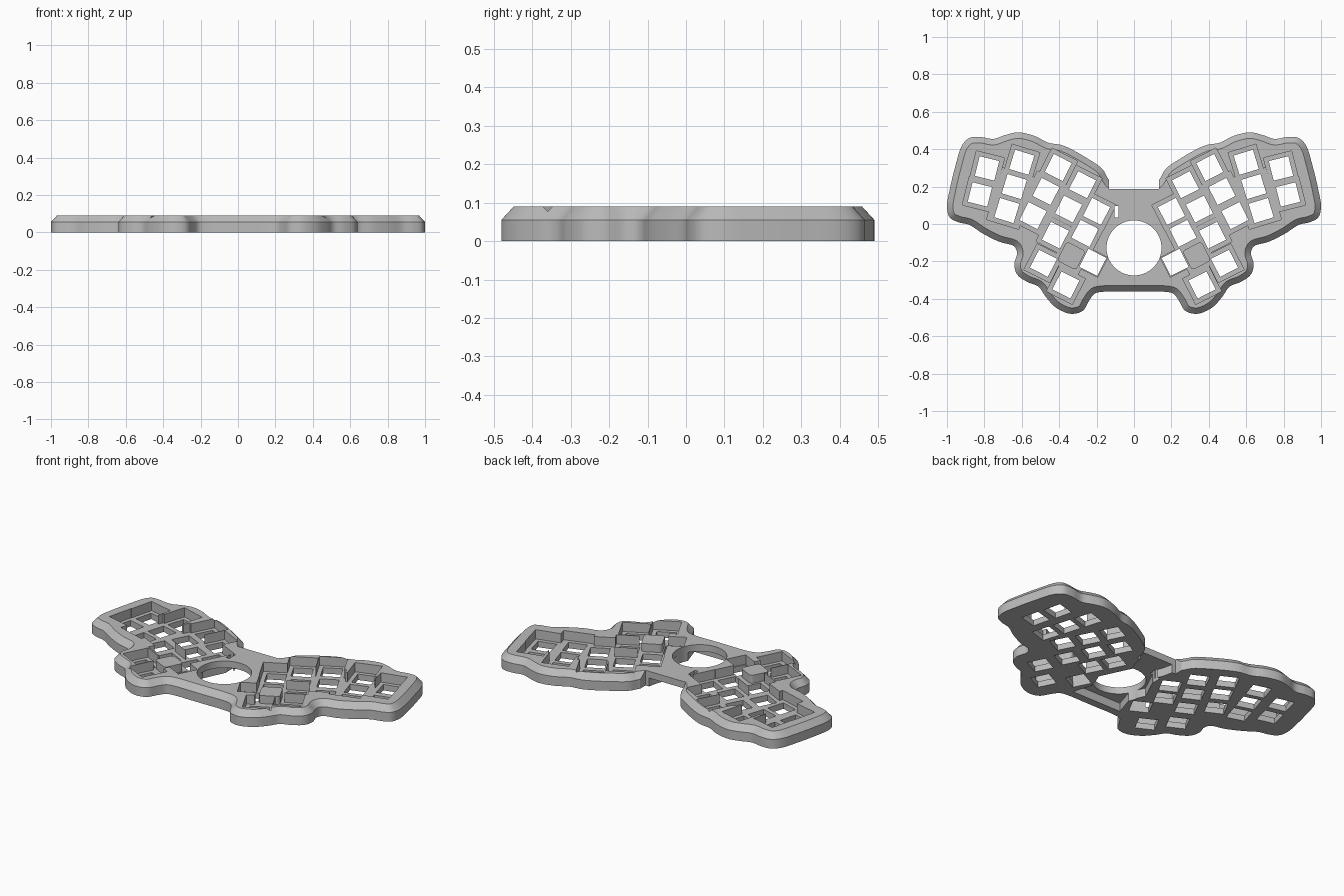
import bpy, bmesh, math
from mathutils import Matrix, Vector

cube = bpy.data.objects.get("Cube")
if cube:
    bpy.data.objects.remove(cube)

HEIGHT, SHOULDER, FLOOR = 0.09, 0.055, 0.035

grey = bpy.data.materials.new("grey plastic")
grey.use_nodes = True
grey.diffuse_color = (0.5, 0.5, 0.5, 1)
grey.node_tree.nodes["Principled BSDF"].inputs["Base Color"].default_value = (0.5, 0.5, 0.5, 1)


def make_object(name, bm):
    bmesh.ops.recalc_face_normals(bm, faces=bm.faces)
    mesh = bpy.data.meshes.new(name)
    bm.to_mesh(mesh)
    bm.free()
    mesh.materials.append(grey)
    obj = bpy.data.objects.new(name, mesh)
    bpy.context.collection.objects.link(obj)
    return obj


def add_box(bm, x, y, z0, z1, sx, sy, angle=0):
    m = (Matrix.Translation((x, y, (z0 + z1) / 2)) @ Matrix.Rotation(math.radians(angle), 4, 'Z')
         @ Matrix.Diagonal((sx, sy, z1 - z0, 1)))
    return bmesh.ops.create_cube(bm, size=1, matrix=m)["verts"]


def add_prism(bm, points, z0, z1):
    face = bm.faces.new([bm.verts.new((x, y, z0)) for x, y in points])
    top = bmesh.ops.extrude_face_region(bm, geom=[face])["geom"]
    bmesh.ops.translate(bm, vec=(0, 0, z1 - z0), verts=[v for v in top if isinstance(v, bmesh.types.BMVert)])
    return next(f for f in top if isinstance(f, bmesh.types.BMFace))


def mirrored(half):
    return half + [(-x, y) for x, y in reversed(half)]


def smooth_loop(points, steps=5):
    # Centripetal Catmull-Rom through a closed loop
    out, n = [], len(points)
    for i in range(n):
        p = [Vector(points[(i + k - 1) % n]) for k in range(4)]
        t = [0]
        for a, b in zip(p, p[1:]):
            t.append(t[-1] + math.sqrt((b - a).length))

        def mix(a, b, ta, tb, s):
            return a + (b - a) * ((s - ta) / (tb - ta))
        for k in range(steps):
            s = t[1] + (t[2] - t[1]) * k / steps
            a = [mix(p[j], p[j + 1], t[j], t[j + 1], s) for j in range(3)]
            b = [mix(a[j], a[j + 1], t[j], t[j + 2], s) for j in range(2)]
            out.append(tuple(mix(b[0], b[1], t[1], t[2], s)))
    return out


def cut(target, bm, self_overlap=False):
    cutter = make_object("cutter", bm)
    mod = target.modifiers.new("cut", 'BOOLEAN')
    mod.operation, mod.solver, mod.object = 'DIFFERENCE', 'EXACT', cutter
    mod.use_self = self_overlap
    bpy.context.view_layer.objects.active = target
    bpy.ops.object.modifier_apply(modifier=mod.name)
    bpy.data.objects.remove(cutter)


# Case body: lobed outline with a chamfered top edge
outline = [(0.05, 0.222), (0.12, 0.222), (0.14, 0.245), (0.17, 0.295), (0.24, 0.345), (0.38, 0.42),
           (0.46, 0.435), (0.53, 0.47), (0.62, 0.49), (0.69, 0.475), (0.75, 0.455), (0.82, 0.465),
           (0.88, 0.46), (0.92, 0.42), (0.955, 0.31), (0.985, 0.185), (1.0, 0.09), (0.985, 0.035),
           (0.94, 0.01), (0.88, -0.005), (0.81, -0.05), (0.72, -0.095), (0.64, -0.12), (0.625, -0.155),
           (0.64, -0.215), (0.625, -0.27), (0.57, -0.31), (0.51, -0.335), (0.475, -0.385), (0.42, -0.445),
           (0.34, -0.48), (0.275, -0.465), (0.24, -0.41), (0.21, -0.372), (0.16, -0.362), (0.05, -0.362)]
bm = bmesh.new()
top = add_prism(bm, smooth_loop(mirrored(outline)), 0, SHOULDER)
bmesh.ops.recalc_face_normals(bm, faces=bm.faces)
bmesh.ops.inset_region(bm, faces=[top], thickness=0.032, use_even_offset=True)
bmesh.ops.translate(bm, vec=(0, 0, HEIGHT - SHOULDER), verts=top.verts)
body = make_object("case_body", bm)

# Key columns on the left half: angle, recess width below the first key, centres
columns = [
    (14, 0.155, [(0.786, 0.297), (0.824, 0.158)]),
    (17, 0.18, [(0.60, 0.33), (0.64, 0.20), (0.68, 0.072)]),
    (27, 0.18, [(0.405, 0.302), (0.47, 0.174), (0.54, 0.045)]),
    (27, 0.155, [(0.275, 0.21), (0.35, 0.08), (0.42, -0.06)]),
    (27, 0.155, [(0.20, 0.067), (0.262, -0.05), (0.335, -0.17)]),
    (27, 0.155, [(0.364, -0.326), (0.484, -0.21)]),
    (27, 0.118, [(0.22, -0.205)]),
]
pad = (0.335, -0.17)

recesses, holes = bmesh.new(), bmesh.new()
for side in (1, -1):
    for angle, wide, centres in columns:
        for row, (x, y) in enumerate(centres):
            width = wide if row or wide < 0.155 else 0.155
            add_box(recesses, side * x, y, FLOOR, 0.2, width, min(wide, 0.155), side * angle)
            if (x, y) != pad:
                add_box(holes, side * x, y, -0.1, 0.2, 0.108, 0.108, side * angle)
cut(body, recesses, True)
cut(body, holes)

# Hollow under the bridge, open at the back
hollow = bmesh.new()
add_prism(hollow, mirrored([(0.135, 0.3), (0.10, 0.13), (0.08, 0.08), (0.165, -0.10),
                            (0.125, -0.19), (0.165, -0.315)]), -0.1, 0.05)
cut(body, hollow)

# Straight back edge of the bridge
edge = bmesh.new()
add_box(edge, 0, 0.287, -0.1, 0.2, 0.27, 0.2)
cut(body, edge)

# Round opening and small cable slot
opening = bmesh.new()
bmesh.ops.create_cone(opening, cap_ends=True, segments=64, radius1=0.147, radius2=0.147, depth=0.6,
                      matrix=Matrix.Translation((0, -0.128, 0)))
add_box(opening, -0.093, 0.065, -0.1, 0.2, 0.022, 0.06)
cut(body, opening)

# Raised rounded pads among the thumb keys
for side, label in ((1, "left"), (-1, "right")):
    bm = bmesh.new()
    add_box(bm, side * pad[0], pad[1], FLOOR - 0.01, 0.083, 0.115, 0.115, side * 27)
    upright = [e for e in bm.edges if abs(e.verts[0].co.z - e.verts[1].co.z) > 0.01]
    bmesh.ops.bevel(bm, geom=upright, offset=0.018, segments=4, profile=0.5, affect='EDGES')
    make_object(label + "_pad", bm)

for obj in (body, bpy.data.objects["left_pad"], bpy.data.objects["right_pad"]):
    bpy.ops.object.select_all(action='DESELECT')
    obj.select_set(True)
    bpy.context.view_layer.objects.active = obj
    bpy.ops.object.shade_smooth_by_angle(angle=math.radians(25))
